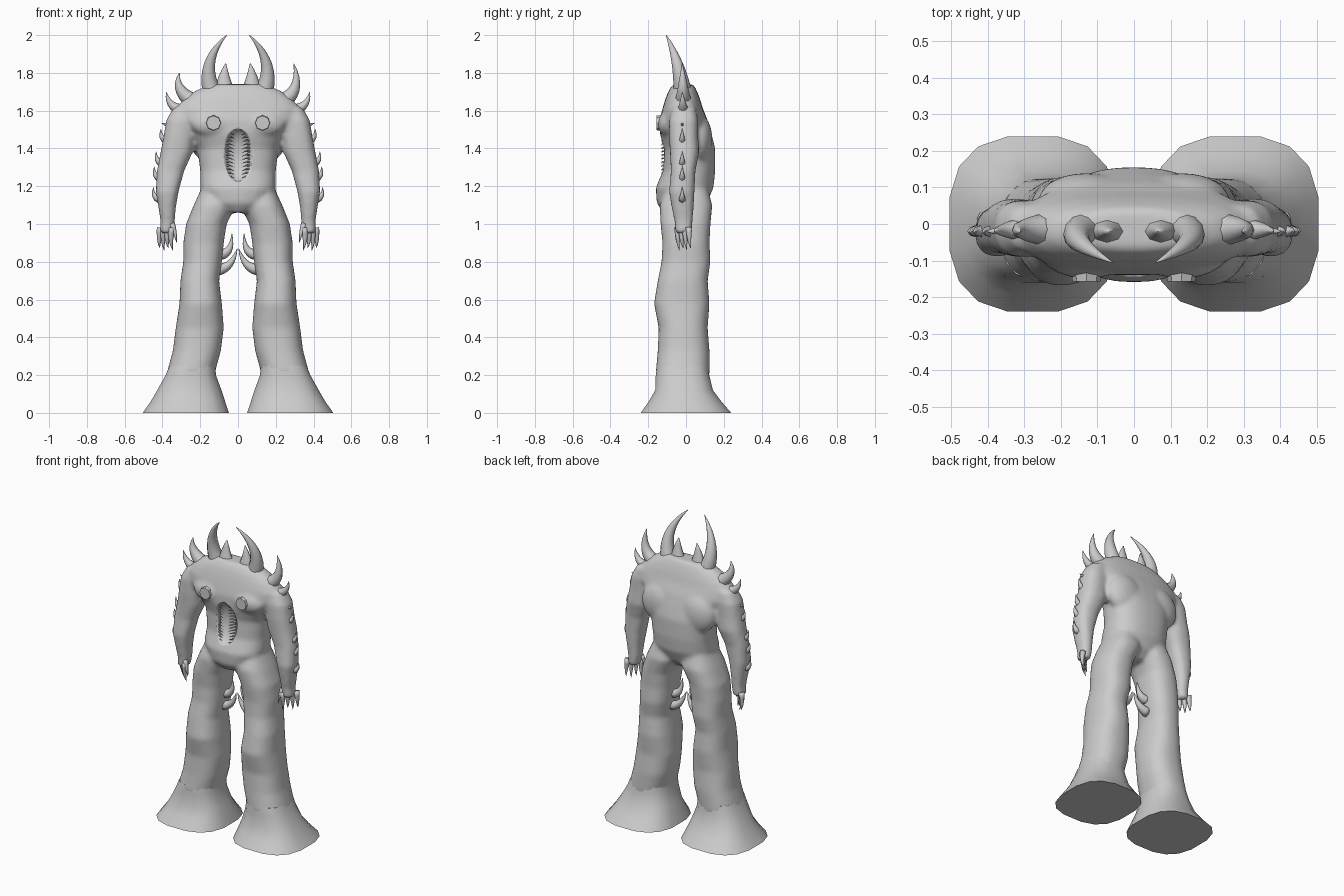
import bpy, bmesh, math
from mathutils import Vector

cube = bpy.data.objects.get("Cube")
if cube:
    bpy.data.objects.remove(cube)

grey = bpy.data.materials.new("stone_grey")
grey.use_nodes = True
grey.diffuse_color = (0.6, 0.6, 0.6, 1)
grey.node_tree.nodes["Principled BSDF"].inputs["Base Color"].default_value = (0.6, 0.6, 0.6, 1)


def finish(name, bm, smooth=True):
    bmesh.ops.recalc_face_normals(bm, faces=bm.faces)
    me = bpy.data.meshes.new(name)
    bm.to_mesh(me)
    bm.free()
    me.materials.append(grey)
    ob = bpy.data.objects.new(name, me)
    bpy.context.collection.objects.link(ob)
    for p in me.polygons:
        p.use_smooth = smooth
    return ob


def skin(bm, loops):
    """Bridge a list of point loops and cap both ends."""
    rings = [[bm.verts.new(p) for p in loop] for loop in loops]
    n = len(rings[0])
    for a, b in zip(rings, rings[1:]):
        for i in range(n):
            j = (i + 1) % n
            bm.faces.new((a[i], a[j], b[j], b[i]))
    bm.faces.new(rings[0])
    bm.faces.new(rings[-1])


def section(z, x0, x1, y0, y1, n, power):
    """Horizontal rounded-box outline between the given limits."""
    pts = []
    for i in range(n):
        t = 2 * math.pi * (i + 0.5) / n
        c, s = math.cos(t), math.sin(t)
        px = math.copysign(abs(c) ** (2 / power), c)
        py = math.copysign(abs(s) ** (2 / power), s)
        pts.append(((x0 + x1) / 2 + px * (x1 - x0) / 2, (y0 + y1) / 2 + py * (y1 - y0) / 2, z))
    return pts


def loft(bm, rows, side=1, n=24, power=2.4):
    loops = [section(*r, n, power) for r in rows]
    skin(bm, [[(side * x, y, z) for x, y, z in lp] for lp in loops])


def horn(bm, base, bend, tip, radius, side=1, sides=8, steps=7, flat=1.0):
    """Tapered spike along a curved path."""
    a, b, c = Vector(base), Vector(bend), Vector(tip)
    loops = []
    for k in range(steps + 1):
        t = k / steps
        p = a * (1 - t) ** 2 + b * 2 * t * (1 - t) + c * t * t
        d = ((b - a) * (1 - t) + (c - b) * t).normalized()
        u = d.cross(Vector((0, 1, 0.01))).normalized()
        v = d.cross(u)
        r = radius * max(0.03, (1 - t) ** 0.8)
        loop = []
        for i in range(sides):
            w = 2 * math.pi * i / sides
            q = p + u * r * math.cos(w) + v * r * flat * math.sin(w)
            loop.append((side * q.x, q.y, q.z))
        loops.append(loop)
    skin(bm, loops)


def ball(bm, centre, size):
    res = bmesh.ops.create_uvsphere(bm, u_segments=20, v_segments=12, radius=1)
    for v in res["verts"]:
        v.co = Vector(centre) + Vector([a * b for a, b in zip(v.co, size)])


# Body volumes, fused into one skin: rows are z, x limits, y limits
body = bmesh.new()
torso = [(1.06, 0.06, -0.12, 0.06), (1.11, 0.15, -0.155, 0.11), (1.19, 0.20, -0.16, 0.145),
         (1.28, 0.20, -0.125, 0.155), (1.40, 0.215, -0.12, 0.155), (1.48, 0.26, -0.14, 0.135),
         (1.55, 0.32, -0.14, 0.115), (1.61, 0.33, -0.125, 0.09), (1.66, 0.29, -0.11, 0.075),
         (1.70, 0.235, -0.095, 0.06), (1.74, 0.15, -0.07, 0.04)]
loft(body, [(z, -w, w, f, b) for z, w, f, b in torso], n=32)
leg = [(1.24, 0.04, 0.17, -0.09, 0.10), (1.10, 0.01, 0.235, -0.14, 0.14), (1.0, 0.06, 0.275, -0.135, 0.13),
       (0.9, 0.075, 0.29, -0.125, 0.125), (0.8, 0.085, 0.29, -0.13, 0.13), (0.7, 0.10, 0.305, -0.15, 0.115),
       (0.58, 0.085, 0.31, -0.17, 0.125), (0.45, 0.075, 0.33, -0.145, 0.115),
       (0.33, 0.09, 0.345, -0.15, 0.125), (0.22, 0.12, 0.375, -0.16, 0.125), (0.14, 0.12, 0.38, -0.14, 0.12)]
arm = [(1.62, 0.22, 0.34, -0.07, 0.05), (1.55, 0.22, 0.38, -0.09, 0.065), (1.46, 0.23, 0.395, -0.09, 0.065),
       (1.38, 0.24, 0.41, -0.085, 0.07), (1.28, 0.285, 0.43, -0.08, 0.05), (1.17, 0.315, 0.435, -0.09, 0.045),
       (1.08, 0.33, 0.42, -0.075, 0.04), (1.01, 0.335, 0.41, -0.06, 0.035), (0.95, 0.345, 0.415, -0.055, 0.03)]
for s in (1, -1):
    loft(body, leg, s)
    loft(body, arm, s)
    ball(body, (s * 0.13, -0.09, 1.53), (0.12, 0.06, 0.07))
    ball(body, (s * 0.13, 0.07, 1.45), (0.13, 0.07, 0.13))
skin_ob = finish("body", body)
mod = skin_ob.modifiers.new("fuse", "REMESH")
mod.mode, mod.voxel_size, mod.use_smooth_shade = "VOXEL", 0.013, True
mod = skin_ob.modifiers.new("soften", "SMOOTH")
mod.factor, mod.iterations = 0.5, 5

# Belly maw hollow
bm = bmesh.new()
ball(bm, (0, -0.15, 1.365), (0.085, 0.075, 0.14))
cutter = finish("maw_cutter", bm)
cutter.hide_render = True
cutter.hide_set(True)
cutter.display_type = "WIRE"
mod = skin_ob.modifiers.new("maw", "BOOLEAN")
mod.operation, mod.object, mod.solver = "DIFFERENCE", cutter, "EXACT"

# Rows of thin teeth around the maw
bm = bmesh.new()
for s in (1, -1):
    for i in range(13):
        z = 1.25 + i * 0.019
        x = 0.06 + 0.015 * abs(i - 6) / 6
        horn(bm, (x, -0.095, z), (0.045, -0.14, z + 0.01), (0.018, -0.125, z - 0.008), 0.007, s, 5, 4)
finish("maw_teeth", bm)

for s, label in ((1, "left"), (-1, "right")):
    # Flared foot with a flat sole
    bm = bmesh.new()
    loft(bm, [(0.25, 0.118, 0.365, -0.155, 0.12), (0.2, 0.115, 0.385, -0.162, 0.125),
              (0.12, 0.085, 0.43, -0.165, 0.145), (0.06, 0.065, 0.465, -0.2, 0.19),
              (0, 0.045, 0.508, -0.243, 0.243)], s, 16, 2.7)
    foot = finish(label + "_foot", bm)
    for p in foot.data.polygons:
        p.use_smooth = abs(p.normal.z) < 0.9

    # Chest disc
    bm = bmesh.new()
    for y, r in ((-0.13, 0.042), (-0.157, 0.038)):
        bmesh.ops.create_circle(bm, segments=8, radius=r)
    rings = [bm.verts[:8], bm.verts[8:]] if bm.verts.ensure_lookup_table() is None else []
    loops = [[(s * 0.13 + v.co.x, y, 1.535 + v.co.y) for v in ring]
             for ring, y in zip(rings, (-0.13, -0.157))]
    bm.clear()
    skin(bm, loops)
    finish(label + "_chest_disc", bm, False)

    # Great horn and neck peak
    bm = bmesh.new()
    horn(bm, (0.125, -0.015, 1.67), (0.21, -0.03, 1.85), (0.06, -0.105, 2.0), 0.052, s, 12, 10)
    finish(label + "_great_horn", bm)
    bm = bmesh.new()
    horn(bm, (0.07, -0.02, 1.69), (0.08, -0.02, 1.76), (0.065, -0.02, 1.85), 0.06, s, 8, 5, 0.7)
    finish(label + "_neck_peak", bm)

    # Shoulder spikes, the first one shorter on the right
    top = (0.295, -0.02, 1.85) if s > 0 else (0.31, -0.02, 1.8)
    bm = bmesh.new()
    horn(bm, (0.24, -0.015, 1.65), (0.34, -0.015, 1.71), top, 0.045, s)
    horn(bm, (0.28, -0.015, 1.6), (0.37, -0.015, 1.61), (0.38, -0.02, 1.7), 0.036, s)
    horn(bm, (0.31, -0.015, 1.55), (0.36, -0.02, 1.51), (0.405, -0.02, 1.535), 0.025, s)
    finish(label + "_shoulder_spikes", bm)

    # Outer arm thorns
    bm = bmesh.new()
    for x, z in ((0.375, 1.44), (0.4, 1.32), (0.41, 1.24), (0.415, 1.13)):
        horn(bm, (x, -0.02, z), (x + 0.04, -0.02, z + 0.01), (x + 0.033, -0.02, z + 0.065), 0.022, s, 6, 4)
    finish(label + "_arm_thorns", bm)

    # Clawed fingers
    bm = bmesh.new()
    for i in range(4):
        x, y = 0.35 + i * 0.02, -0.045 + i * 0.02
        horn(bm, (x, y, 0.98), (x + 0.012, y, 0.91), (x + 0.003 * i - 0.005, y + 0.01, 0.86 + 0.012 * (i % 2)),
             0.02, s, 6, 5)
    horn(bm, (0.35, -0.04, 1.0), (0.33, -0.055, 0.95), (0.325, -0.05, 0.9), 0.017, s, 6, 5)
    finish(label + "_claws", bm)

    # Inner thigh tusks
    bm = bmesh.new()
    horn(bm, (0.095, 0, 0.84), (0.03, 0, 0.84), (0.032, -0.01, 0.95), 0.032, s)
    horn(bm, (0.1, 0, 0.76), (0.03, 0, 0.77), (0.004, -0.01, 0.87), 0.032, s)
    finish(label + "_thigh_tusks", bm)
